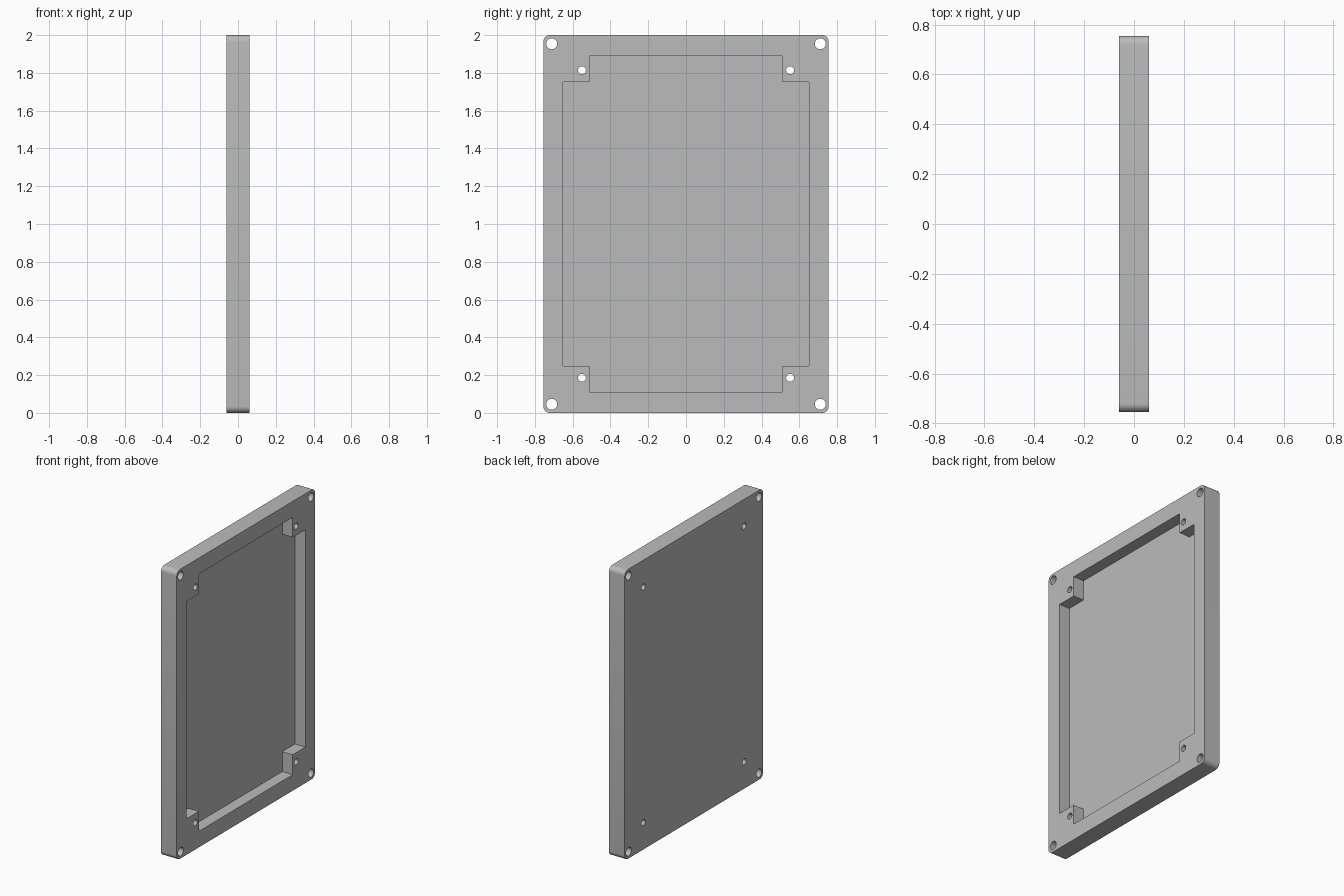
import bpy, bmesh, math

if "Cube" in bpy.data.objects:
    bpy.data.objects.remove(bpy.data.objects["Cube"])

THICK, HALF_Y, HALF_Z = 0.12, 0.755, 1.0
RECESS_DEPTH = 0.08


def prism(name, outline, x0, x1):
    """Extrude a y-z outline along x."""
    bm = bmesh.new()
    face = bm.faces.new([bm.verts.new((x0, y, z + HALF_Z)) for y, z in outline])
    ext = bmesh.ops.extrude_face_region(bm, geom=[face])
    verts = [g for g in ext["geom"] if isinstance(g, bmesh.types.BMVert)]
    bmesh.ops.translate(bm, verts=verts, vec=(x1 - x0, 0, 0))
    bmesh.ops.recalc_face_normals(bm, faces=bm.faces)
    mesh = bpy.data.meshes.new(name)
    bm.to_mesh(mesh)
    bm.free()
    obj = bpy.data.objects.new(name, mesh)
    bpy.context.collection.objects.link(obj)
    return obj


def arc(cy, cz, r, start, sweep, steps):
    return [(cy + r * math.cos(start + sweep * i / steps),
             cz + r * math.sin(start + sweep * i / steps)) for i in range(steps + 1)]


# Plate with rounded corners
R = 0.035
outline = []
for i, (sy, sz) in enumerate([(1, 1), (-1, 1), (-1, -1), (1, -1)]):
    outline += arc(sy * (HALF_Y - R), sz * (HALF_Z - R), R, i * math.pi / 2, math.pi / 2, 8)
plate = prism("cover_plate", outline, -THICK / 2, THICK / 2)

# Recess with stepped corners, open on the +x side
a, b, c, d = 0.65, 0.512, 0.889, 0.751
quarter = [(a, d), (b, d), (b, c)]
recess = quarter + [(-y, z) for y, z in quarter[::-1]]
recess += [(-y, -z) for y, z in recess]
cutters = [prism("recess_cutter", recess, THICK / 2 - RECESS_DEPTH, THICK)]

# Corner bolt holes and smaller inner screw holes, all the way through
for name, hy, hz, r in [("bolt_hole", 0.711, 0.954, 0.029), ("screw_hole", 0.551, 0.814, 0.021)]:
    for sy in (-1, 1):
        for sz in (-1, 1):
            circle = arc(sy * hy, sz * hz, r, 0, 2 * math.pi, 32)[:-1]
            cutters.append(prism(name + "_cutter", circle, -THICK, THICK))

bpy.context.view_layer.objects.active = plate
plate.select_set(True)
for cutter in cutters:
    cutter.hide_render = True
    mod = plate.modifiers.new("cut", "BOOLEAN")
    mod.operation, mod.solver, mod.object = "DIFFERENCE", "EXACT", cutter
    bpy.ops.object.modifier_apply(modifier=mod.name)
    bpy.data.objects.remove(cutter)

# Colour and shading
grey = bpy.data.materials.new("mid_grey")
grey.diffuse_color = (0.5, 0.5, 0.5, 1)
grey.use_nodes = True
grey.node_tree.nodes["Principled BSDF"].inputs["Base Color"].default_value = grey.diffuse_color
plate.data.materials.clear()
plate.data.materials.append(grey)
bpy.ops.object.shade_smooth_by_angle(angle=math.radians(30))
